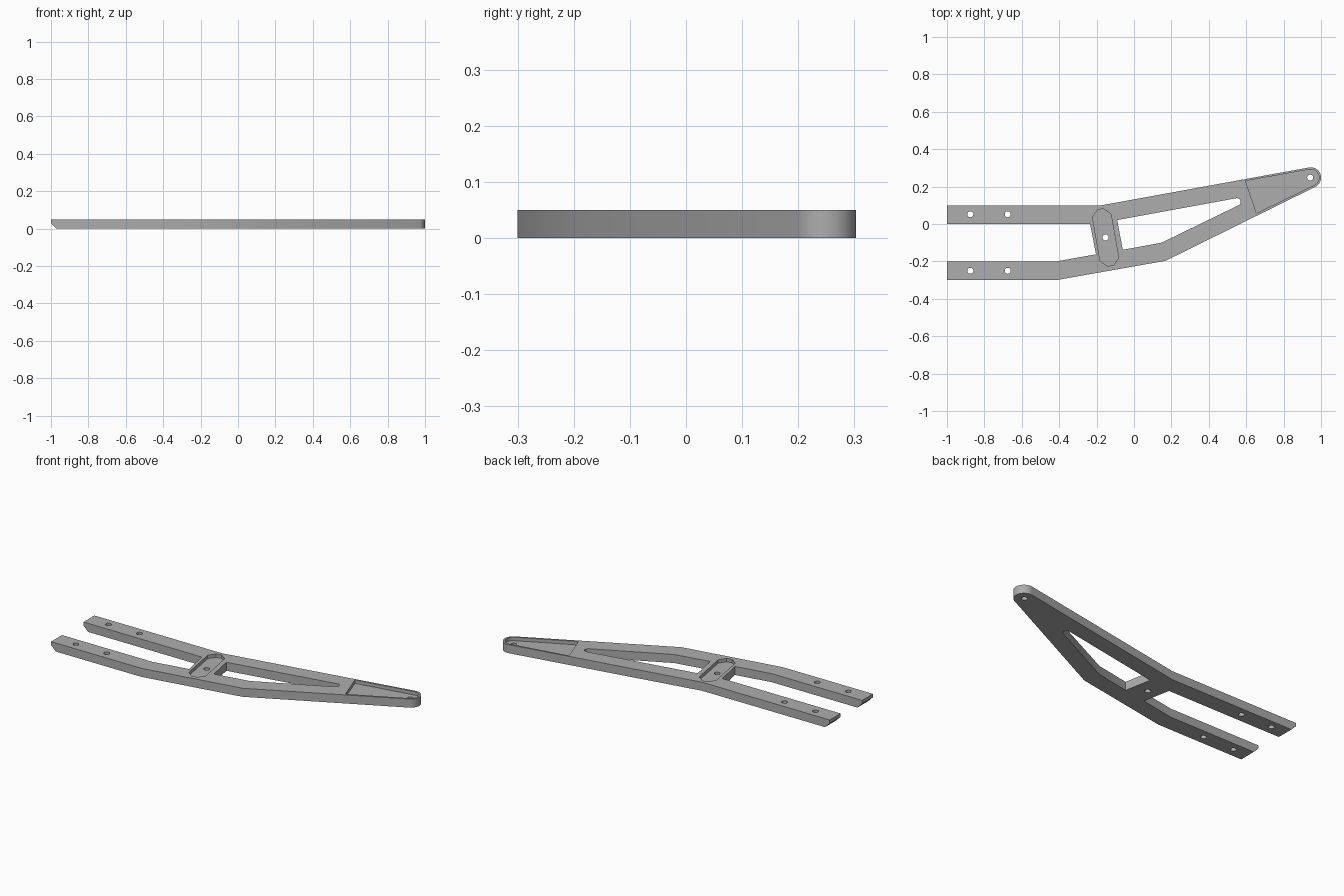
import bpy
import bmesh
from math import cos, sin, radians
from mathutils import Matrix, Vector

cube = bpy.data.objects.get("Cube")
if cube:
    bpy.data.objects.remove(cube, do_unlink=True)

THICK = 0.05
FLOOR = 0.03
TIP = (0.945, 0.248)
HOLE_R = 0.016


def arc(centre, r, a0, a1, n):
    """Points along an arc, angles in degrees."""
    steps = [radians(a0 + (a1 - a0) * i / n) for i in range(n + 1)]
    return [(centre[0] + r * cos(a), centre[1] + r * sin(a)) for a in steps]


def prism(name, outline, z0, z1):
    """Extrude a flat outline from z0 to z1."""
    bm = bmesh.new()
    face = bm.faces.new([bm.verts.new((x, y, z0)) for x, y in outline])
    geo = bmesh.ops.extrude_face_region(bm, geom=[face])["geom"]
    top = [v for v in geo if isinstance(v, bmesh.types.BMVert)]
    bmesh.ops.translate(bm, verts=top, vec=(0, 0, z1 - z0))
    bmesh.ops.recalc_face_normals(bm, faces=bm.faces)
    mesh = bpy.data.meshes.new(name)
    bm.to_mesh(mesh)
    bm.free()
    obj = bpy.data.objects.new(name, mesh)
    bpy.context.collection.objects.link(obj)
    return obj


def cut(target, cutter):
    """Subtract the cutter, then discard it."""
    cutter.hide_render = True
    bpy.context.view_layer.objects.active = target
    mod = target.modifiers.new("cut", "BOOLEAN")
    mod.operation = "DIFFERENCE"
    mod.solver = "EXACT"
    mod.object = cutter
    bpy.ops.object.modifier_apply(modifier=mod.name)
    bpy.data.objects.remove(cutter, do_unlink=True)


# Forked plate with a rounded tip
plate = prism("forked_arm", [
    (-1, 0.1), (-1, 0), (-0.235, 0), (-0.203, -0.162), (-0.415, -0.2),
    (-1, -0.2), (-1, -0.3), (-0.415, -0.3), (0.168, -0.197),
    *arc(TIP, 0.055, -64, 100, 24), (-0.174, 0.1)], 0, THICK)

# Long triangular window with a rounded point
cut(plate, prism("window_cutter", [
    (-0.09, 0.021), (-0.06, -0.138), (0.147, -0.1),
    *arc((0.55, 0.118), 0.02, -64, 100, 10)], -0.1, 0.1))

# Recess in the crossbar: tilted slot with clipped corners
w, l, c = 0.05, 0.153, 0.034
corners = [(w, l - c), (w - c, l), (c - w, l), (-w, l - c),
           (-w, c - l), (c - w, -l), (w - c, -l), (w, c - l)]
tilt = Matrix.Rotation(radians(10), 2)
slot = [tilt @ Vector(p) + Vector((-0.152, -0.072)) for p in corners]
cut(plate, prism("slot_cutter", slot, FLOOR, 0.1))

# Recess behind the tip, leaving a thin rim
cut(plate, prism("tip_recess_cutter", [
    (0.596, 0.23), (0.655, 0.058), *arc(TIP, 0.044, -64, 100, 24)], FLOOR, 0.1))

# Bolt holes
holes = [(x, y) for x in (-0.875, -0.675) for y in (0.052, -0.25)]
holes += [(-0.152, -0.072), (0.942, 0.248)]
for spot in holes:
    cut(plate, prism("hole_cutter", arc(spot, HOLE_R, 0, 345, 23), -0.1, 0.1))

# Bevelled underside at the fork ends
wedge = prism("bevel_cutter", [(-1.1, -0.08), (-0.89, -0.08), (-1.1, 0.13)], -0.5, 0.5)
wedge.data.transform(Matrix.Rotation(radians(90), 4, "X"))
cut(plate, wedge)

# Plain grey finish
grey = bpy.data.materials.new("grey")
grey.use_nodes = True
colour = (0.42, 0.42, 0.42, 1)
grey.diffuse_color = colour
grey.node_tree.nodes["Principled BSDF"].inputs["Base Color"].default_value = colour
plate.data.materials.clear()
plate.data.materials.append(grey)
for poly in plate.data.polygons:
    poly.material_index = 0

bpy.ops.object.select_all(action="DESELECT")
plate.select_set(True)
bpy.context.view_layer.objects.active = plate
bpy.ops.object.shade_smooth_by_angle(angle=radians(25))
